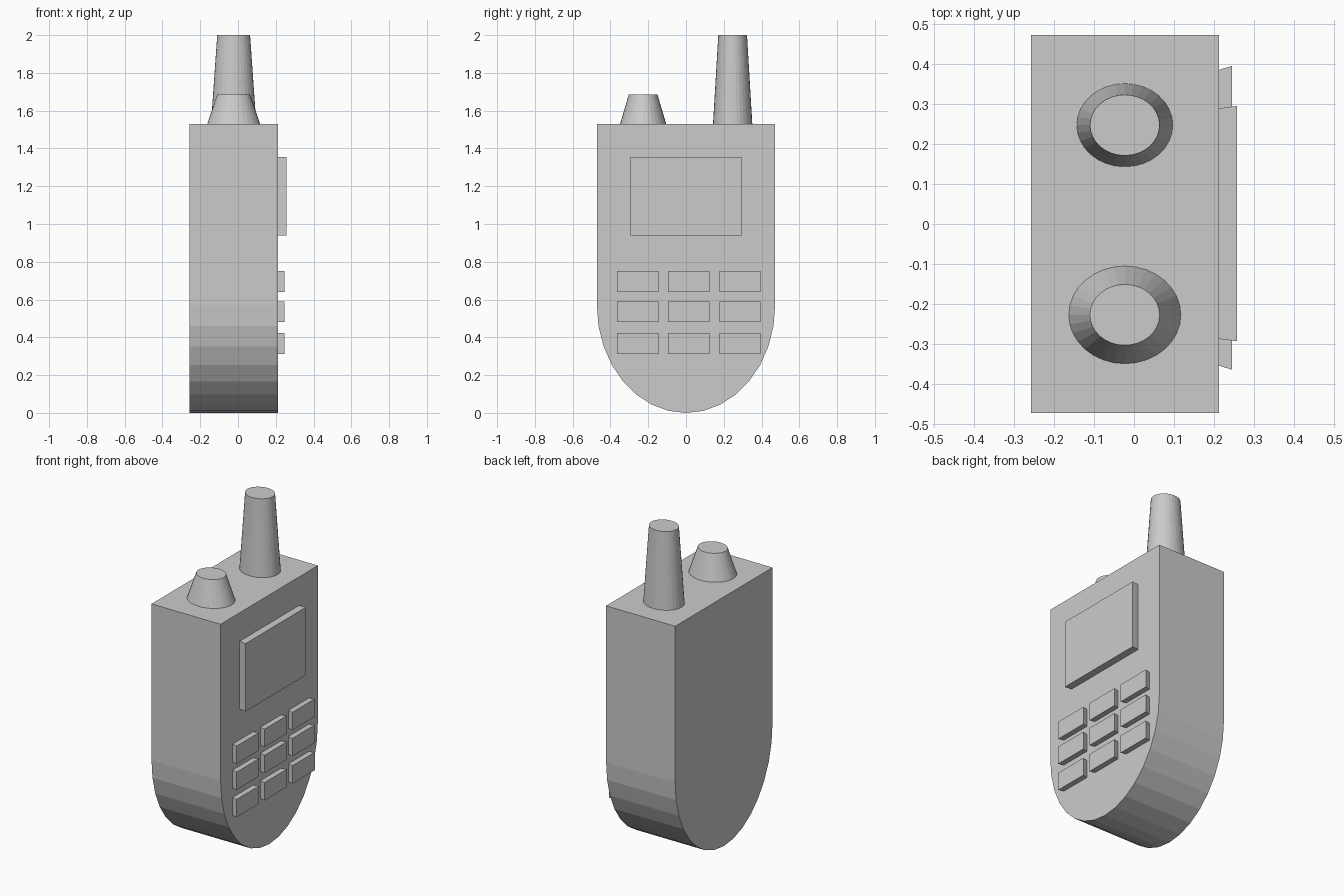
import bpy, bmesh
from math import sin, cos, pi

if "Cube" in bpy.data.objects:
    bpy.data.objects.remove(bpy.data.objects["Cube"])


def make_object(name, bm):
    bmesh.ops.recalc_face_normals(bm, faces=bm.faces)
    mesh = bpy.data.meshes.new(name)
    bm.to_mesh(mesh)
    bm.free()
    obj = bpy.data.objects.new(name, mesh)
    bpy.context.collection.objects.link(obj)
    return obj


def loft(name, ring_a, ring_b):
    """Closed solid between two matching rings of points."""
    bm = bmesh.new()
    a = [bm.verts.new(p) for p in ring_a]
    b = [bm.verts.new(p) for p in ring_b]
    bm.faces.new(a)
    bm.faces.new(b)
    n = len(a)
    for i in range(n):
        j = (i + 1) % n
        bm.faces.new((a[i], a[j], b[j], b[i]))
    return make_object(name, bm)


def raised_pad(name, y0, y1, z0, z1, x_out, flare):
    """Raised panel on the +x face, slightly wider at its outer side."""
    def rect(x, f):
        return [(x, y0 + f, z0), (x, y1 - f, z0), (x, y1 - f, z1), (x, y0 + f, z1)]
    return loft(name, rect(FACE_X, flare), rect(x_out, 0))


def tapered_post(name, y, base, top, z_top):
    """Oval 32-sided tapered post standing on the top of the body."""
    def ring(r, z):
        return [(-0.023 + r[0] * cos(2 * pi * i / 32), y + r[1] * sin(2 * pi * i / 32), z)
                for i in range(32)]
    return loft(name, ring(base, TOP_Z), ring(top, z_top))


BACK_X, FACE_X, TOP_Z = -0.257, 0.212, 1.53

# Body: straight sides with a rounded, faceted underside
profile = [(-0.472, TOP_Z)]
profile += [(-0.472 * cos(pi * i / 16), 0.57 - 0.57 * sin(pi * i / 16)) for i in range(17)]
profile += [(0.472, TOP_Z)]
loft("body", [(BACK_X, y, z) for y, z in profile], [(FACE_X, y, z) for y, z in profile])

# Antenna and control knob
tapered_post("antenna", 0.247, (0.12, 0.104), (0.087, 0.076), 2.0)
tapered_post("knob", -0.227, (0.14, 0.122), (0.087, 0.076), 1.685)

# Screen
raised_pad("screen", -0.293, 0.295, 0.938, 1.355, 0.257, 0.006)

# Keypad, three by three
for row, z in enumerate((0.64, 0.48, 0.312)):
    for col, y in enumerate((-0.364, -0.094, 0.177)):
        raised_pad(f"key_{row + 1}_{col + 1}", y, y + 0.218, z, z + 0.11, 0.245, 0.01)
